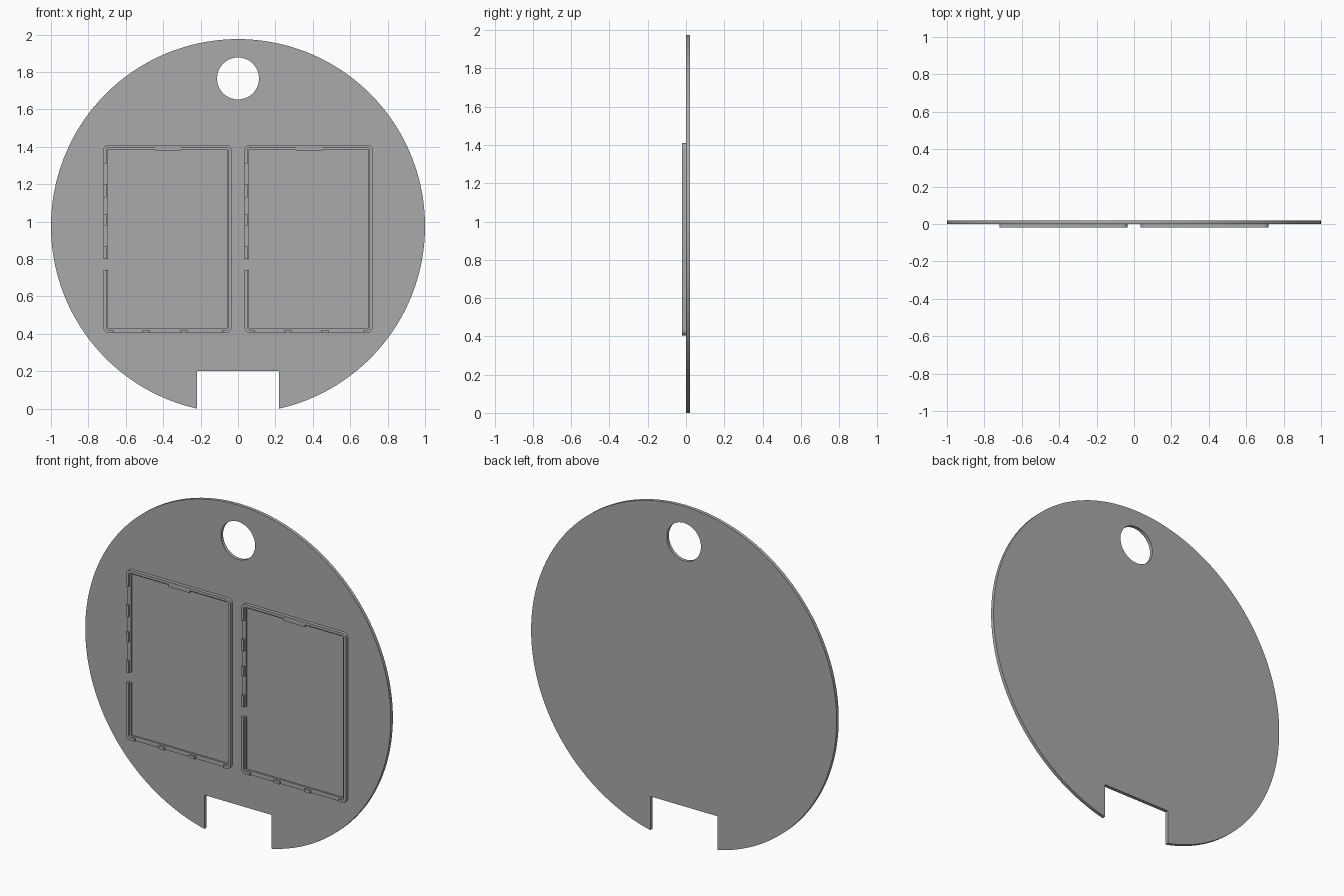
import bpy
from math import cos, sin, pi, asin, sqrt

cube = bpy.data.objects.get("Cube")
if cube:
    bpy.data.objects.remove(cube, do_unlink=True)

grey = bpy.data.materials.new("plain grey")
grey.use_nodes = True
COLOUR = (0.4, 0.4, 0.4, 1)
grey.diffuse_color = COLOUR
grey.node_tree.nodes["Principled BSDF"].inputs["Base Color"].default_value = COLOUR


def arc(cx, cz, r, a0, a1, n):
    return [(cx + r * cos(a0 + (a1 - a0) * i / n),
             cz + r * sin(a0 + (a1 - a0) * i / n)) for i in range(n + 1)]


def extrude(name, loops, y0, y1):
    """Fill closed x-z outlines and give them depth from y0 to y1."""
    curve = bpy.data.curves.new(name, 'CURVE')
    curve.dimensions = '2D'
    curve.fill_mode = 'BOTH'
    curve.extrude = (y1 - y0) / 2
    for loop in loops:
        spline = curve.splines.new('POLY')
        spline.points.add(len(loop) - 1)
        for p, (x, z) in zip(spline.points, loop):
            p.co = (x, z, 0, 1)
        spline.use_cyclic_u = True
    ob = bpy.data.objects.new(name, curve)
    bpy.context.collection.objects.link(ob)
    ob.rotation_euler.x = pi / 2
    ob.location.y = (y0 + y1) / 2
    curve.materials.append(grey)
    bpy.ops.object.select_all(action='DESELECT')
    ob.select_set(True)
    bpy.context.view_layer.objects.active = ob
    bpy.ops.object.convert(target='MESH')
    bpy.ops.object.shade_smooth_by_angle()


def box(name, x0, x1, z0, z1, y0, y1):
    extrude(name, [[(x0, z0), (x1, z0), (x1, z1), (x0, z1)]], y0, y1)


# Round plate with a hanging hole and a notch at the foot
HALF_NOTCH, NOTCH_TOP = 0.22, 0.2
MID = sqrt(1 - HALF_NOTCH ** 2)
a = asin(HALF_NOTCH)
outline = arc(0, MID, 1, -pi / 2 + a, 1.5 * pi - a, 160)
outline += [(-HALF_NOTCH, NOTCH_TOP), (HALF_NOTCH, NOTCH_TOP)]
hole = arc(0, 1.765, 0.112, 0, 2 * pi, 64)[:-1]
extrude("plate", [outline, hole], 0, 0.02)

# Frame sizes
WIDTH, BOTTOM, TOP, R = 0.685, 0.405, 1.41, 0.028
WALL, LEDGE = 0.016, 0.025
FRONT, LOW = -0.02, -0.009


def frame(side, left):
    right = left + WIDTH
    corners = [(right - R, BOTTOM + R), (right - R, TOP - R),
               (left + R, TOP - R), (left + R, BOTTOM + R)]

    def strip(name, order, start, end, depth, y0):
        """Wall that follows the given corners between two end points."""
        sides = []
        for inset in (0, depth):
            pts = [start(inset)]
            for k in order:
                cx, cz = corners[k]
                pts += arc(cx, cz, R - inset, (k - 1) * pi / 2, k * pi / 2, 6)
            sides.append(pts + [end(inset)])
        extrude(f"{side}_{name}", [sides[0] + sides[1][::-1]], y0, 0.001)

    def on_left(z):
        return lambda inset: (left + inset, z)

    def on_bottom(x):
        return lambda inset: (x, BOTTOM + inset)

    # Low ledge all round, open at the gap in the left wall
    strip("ledge", (3, 0, 1, 2), on_left(0.74), on_left(0.8), LEDGE, LOW)
    # Tall walls
    strip("main_wall", (0, 1, 2), on_bottom(right - 0.05), on_left(1.31), WALL, FRONT)
    strip("corner_wall", (3,), on_left(0.74), on_bottom(left + 0.055), WALL, FRONT)
    # Posts along the left and bottom walls
    for i, (z0, z1) in enumerate([(0.8, 0.87), (0.98, 1.04), (1.13, 1.2)]):
        box(f"{side}_left_post_{i}", left, left + WALL, z0, z1, FRONT, 0.001)
    for i, x in enumerate([0.21, 0.41]):
        box(f"{side}_bottom_post_{i}", left + x, left + x + 0.04,
            BOTTOM, BOTTOM + WALL, FRONT, 0.001)
    # Small clip under the top wall
    box(f"{side}_top_clip", left + 0.275, left + 0.415,
        TOP - LEDGE - 0.006, TOP - WALL, -0.016, -0.01)


frame("right", -0.72)
frame("left", 0.035)
